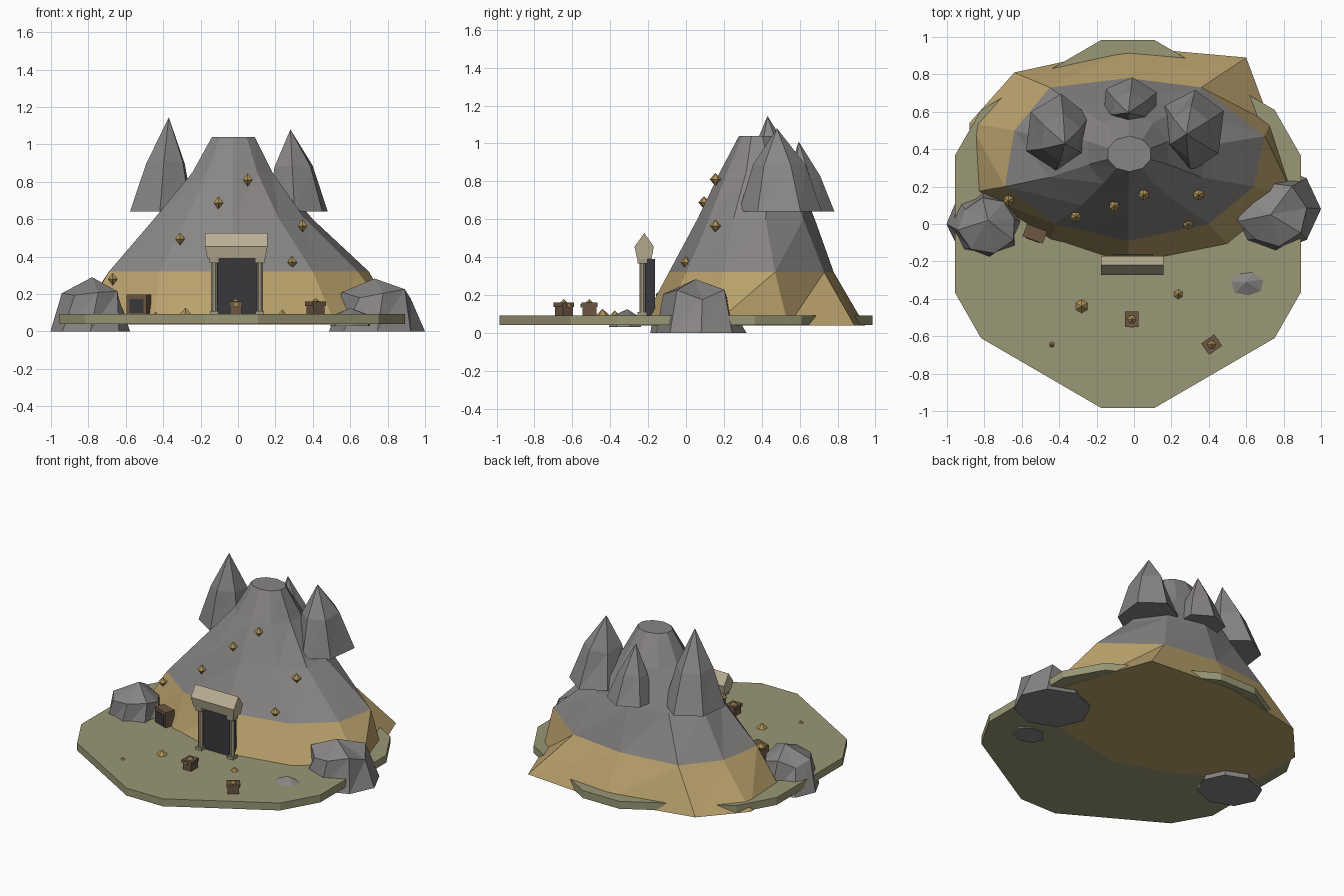
import bpy, bmesh, math, random
from mathutils import Matrix, Vector

if "Cube" in bpy.data.objects:
    bpy.data.objects.remove(bpy.data.objects["Cube"])

random.seed(4)


def mat(name, rgb):
    m = bpy.data.materials.new(name)
    m.diffuse_color = (*rgb, 1)
    m.use_nodes = True
    m.node_tree.nodes["Principled BSDF"].inputs["Base Color"].default_value = m.diffuse_color
    return m


GRASS = mat("dry grass", (0.32, 0.31, 0.18))
TAN = mat("sandstone", (0.49, 0.36, 0.15))
ROCK = mat("grey rock", (0.25, 0.24, 0.235))
DARK = mat("dark doorway", (0.04, 0.04, 0.045))
STONE = mat("pale stone", (0.50, 0.43, 0.30))
PILLAR = mat("column stone", (0.36, 0.32, 0.22))
WOOD = mat("brown wood", (0.15, 0.095, 0.055))
GOLD = mat("gold", (0.42, 0.29, 0.10))


def finish(name, bm, mats):
    bmesh.ops.recalc_face_normals(bm, faces=bm.faces)
    me = bpy.data.meshes.new(name)
    bm.to_mesh(me)
    bm.free()
    for m in mats:
        me.materials.append(m)
    ob = bpy.data.objects.new(name, me)
    bpy.context.collection.objects.link(ob)
    return ob


def loft(name, rings, *mats, rule=None):
    """Skin rings of 3D points; a one-point ring closes to an apex."""
    bm = bmesh.new()
    vs = [[bm.verts.new(p) for p in r] for r in rings]
    n = max(len(r) for r in rings)
    for a, b in zip(vs, vs[1:]):
        for i in range(n):
            j = (i + 1) % n
            if len(b) == 1:
                bm.faces.new((a[i], a[j], b[0]))
            elif len(a) == 1:
                bm.faces.new((a[0], b[j], b[i]))
            else:
                # two triangles per cell keep the facets flat
                bm.faces.new((a[i], a[j], b[j]))
                bm.faces.new((a[i], b[j], b[i]))
    for r in (vs[0], vs[-1]):
        if len(r) > 2:
            bm.faces.new(r)
    if rule:
        for f in bm.faces:
            f.material_index = rule(f.calc_center_median())
    return finish(name, bm, mats)


def ring(cx, cy, z, rx, ry, n, turn=0.0, jit=0.0, zjit=0.0):
    out = []
    for i in range(n):
        a = turn + math.tau * i / n
        k = 1 + random.uniform(-jit, jit)
        out.append((cx + rx * k * math.cos(a), cy + ry * k * math.sin(a),
                    z + random.uniform(-zjit, zjit)))
    return out


def box(name, loc, size, m, turn=0.0):
    bm = bmesh.new()
    bmesh.ops.create_cube(bm, size=1, matrix=Matrix.Translation(loc)
                          @ Matrix.Rotation(turn, 4, 'Z') @ Matrix.Diagonal((*size, 1)))
    return finish(name, bm, [m])


def gem(name, x, y, z, r, h):
    loft(name, [[(x, y, z - h)], ring(x, y, z, r, r, 6, math.pi / 6), [(x, y, z + h)]], GOLD)


# ground slab: twelve-sided, mirrored in both directions
q = [(0.925, 0.365), (0.785, 0.61), (0.14, 0.985)]
outline = q + [(-x, y) for x, y in q[::-1]] + [(-x, -y) for x, y in q] + [(x, -y) for x, y in q[::-1]]
loft("ground", [[(x - 0.033, y, z) for x, y in outline] for z in (0.04, 0.092)], GRASS)

# mountain: sandstone foot, grey body, flat top
foot = [(-.03, -.24), (.52, -.13), (.86, .14), (.73, .54), (.60, .89),
        (-.02, .945), (-.64, .81), (-.88, .54), (-.86, .17), (-.45, -.10)]
waist = [(-.03, -.09), (.40, .0), (.64, .20), (.70, .47), (.36, .73),
         (-.03, .78), (-.45, .73), (-.64, .50), (-.69, .20), (-.42, .0)]
chest_line = [(-.03, .06), (.22, .12), (.36, .25), (.40, .42), (.25, .62),
              (-.03, .68), (-.30, .62), (-.45, .45), (-.45, .25), (-.28, .10)]
loft("mountain",
     [[(x, y, z) for x, y in r] for r, z in ((foot, .038), (waist, .32), (chest_line, .6))]
     + [ring(-.03, .38, .85, .225, .2, 10, -math.pi / 2),
        ring(-.025, .375, 1.04, .12, .095, 10, -math.pi / 2)],
     TAN, ROCK, rule=lambda c: int(c.z > 0.32))

# three spires around the peak: base centre, radii, tip, tip height
for name, cx, cy, rx, ry, tx, ty, tz in (
        ("left_spire", -.405, .485, .185, .21, -.37, .43, 1.145),
        ("right_spire", .315, .50, .175, .23, .28, .48, 1.08),
        ("back_spire", -.02, .645, .16, .14, -.03, .595, 1.01)):
    mx, my, mz = (cx + tx) / 2, (cy + ty) / 2, .64 + (tz - .64) * .52
    loft(name, [ring(cx, cy, .64, rx, ry, 6, .45, .06),
                ring(mx, my, mz, rx * .62, ry * .6, 6, .45, .05, .02),
                [(tx, ty, tz)]], ROCK)

# boulders: wide base, bulging shoulder, low crown
loft("left_boulder", [ring(-.79, .0, 0, .215, .19, 8, 0, .02),
                      ring(-.78, .0, .20, .155, .15, 7 + 1, .2, .08, .03),
                      [(-.78, .02, .29)]], ROCK)
loft("right_boulder", [ring(.745, .08, 0, .255, .235, 8, 0, .02),
                       ring(.74, .05, .20, .175, .17, 8, .2, .08, .03),
                       [(.73, .05, .283)]], ROCK)
loft("small_rock", [ring(.605, -.32, .03, .11, .085, 7, .3, .05),
                    ring(.605, -.32, .09, .09, .07, 7, .3, .08),
                    [(.60, -.31, .125)]], ROCK)

# doorway with two columns and a gabled lintel
box("door", (-.007, -.19, .24), (.215, .055, .30), DARK)
for side, x in (("left", -.127), ("right", .117)):
    loft(side + "_column", [ring(x, -.23, z, .018, .018, 8, math.pi / 8) for z in (.09, .38)], PILLAR)
    box(side + "_column_base", (x, -.23, .10), (.046, .05, .02), PILLAR)
    box(side + "_column_capital", (x, -.23, .378), (.05, .054, .026), PILLAR)
profile = [(-.258, .39), (-.182, .39), (-.17, .455), (-.22, .527), (-.272, .455)]
loft("lintel", [[(x + (w if z < .4 else 0), y, z) for y, z in profile]
                for x, w in ((-.176, .012), (.158, -.012))], STONE)


# treasure chests: body, lid, iron band and a heap of gold
def chest(tag, x, y, turn):
    box(tag + "_body", (x, y, .115), (.064, .074, .052), WOOD, turn)
    box(tag + "_lid", (x, y, .148), (.074, .084, .022), WOOD, turn)
    off = Matrix.Rotation(turn, 3, 'Z') @ Vector((0, -.042, 0))
    box(tag + "_lock", (x + off.x, y + off.y, .143), (.016, .008, .02), GOLD, turn)
    loft(tag + "_gold", [ring(x, y, .158, .024, .024, 6), [(x, y, .178)]], GOLD)


chest("front_chest", -.012, -.51, 0)
chest("side_chest", .415, -.645, math.radians(35) + math.pi / 2)

# open crate beside the mountain
t = math.radians(-20)
box("crate", (-.53, -.052, .143), (.115, .07, .11), WOOD, t)
o = Matrix.Rotation(t, 3, 'Z') @ Vector((0, -.036, 0))
box("crate_opening", (-.53 + o.x, -.052 + o.y, .137), (.08, .006, .075), DARK, t)

# gems set into the slope
for i, (x, y, z) in enumerate(((.052, .155, .81), (-.105, .095, .688), (-.31, .04, .495),
                               (.345, .155, .565), (.29, 0, .37), (-.67, .125, .28))):
    gem("slope_gem_%d" % i, x, y, z, .03, .034)

# gold piles on the grass
for i, (x, y, r) in enumerate(((-.28, -.44, .037), (.237, -.375, .027), (-.44, -.645, .016))):
    loft("gold_pile_%d" % i, [ring(x, y, .091, r, r, 6, math.pi / 6), [(x, y, .092 + r * .95)]], GOLD)
